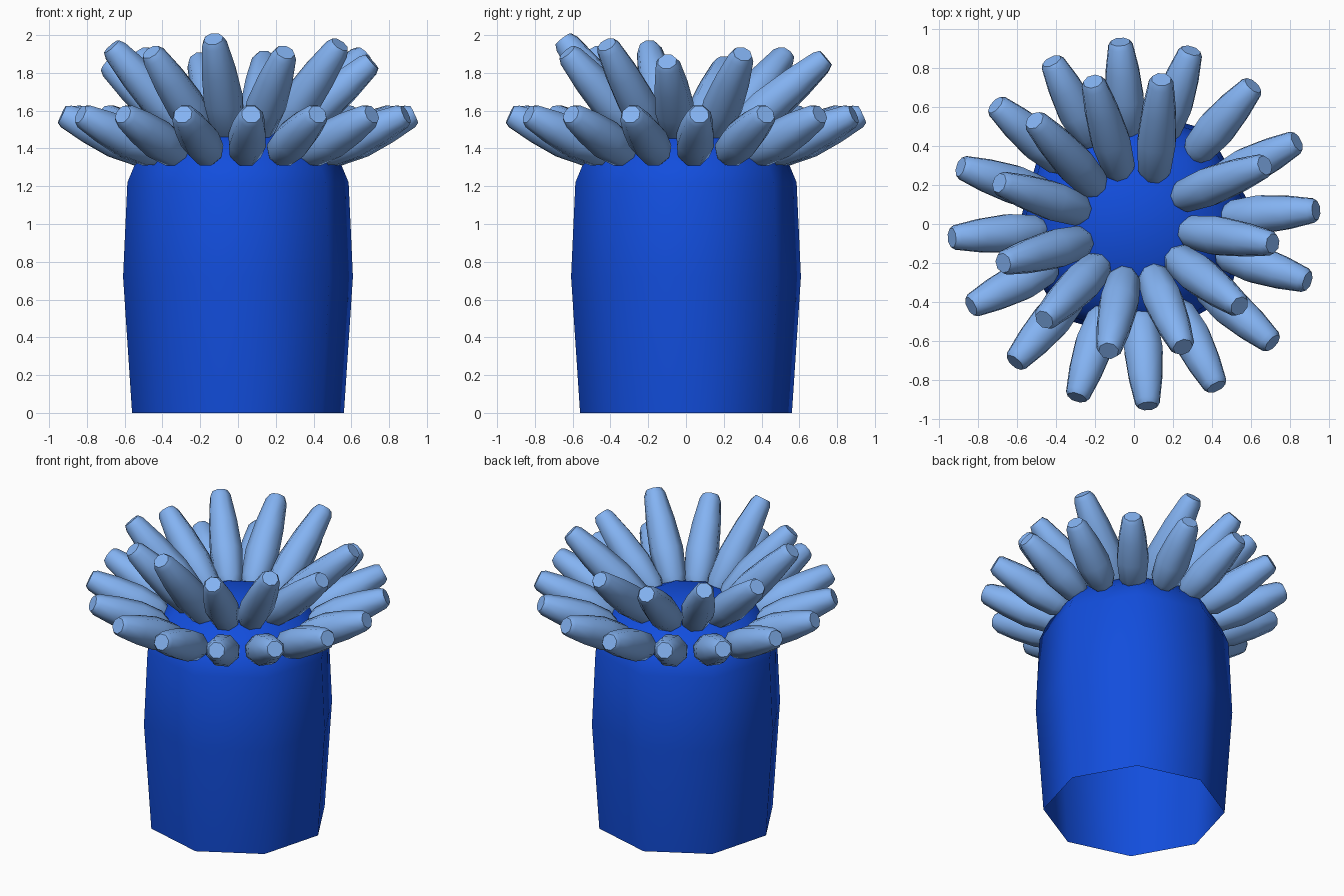
import bpy, bmesh
from math import radians, cos, sin, tau
from mathutils import Vector, Matrix

if "Cube" in bpy.data.objects:
    bpy.data.objects.remove(bpy.data.objects["Cube"])


def material(name, color):
    m = bpy.data.materials.new(name)
    m.diffuse_color = color
    m.use_nodes = True
    m.node_tree.nodes["Principled BSDF"].inputs["Base Color"].default_value = m.diffuse_color
    return m


def lathe(name, profile, sides, mat, turn=0.0, cap=False, matrix=None):
    """Revolve (radius, height) points around z; radius 0 closes to a point."""
    bm = bmesh.new()
    rings = []
    for r, z in profile:
        if r == 0:
            rings.append([bm.verts.new((0, 0, z))])
        else:
            rings.append([bm.verts.new((r * cos(turn + tau * i / sides),
                                        r * sin(turn + tau * i / sides), z))
                          for i in range(sides)])
    for a, b in zip(rings, rings[1:]):
        for i in range(sides):
            j = (i + 1) % sides
            if len(b) == 1:
                bm.faces.new((a[i], a[j], b[0]))
            else:
                bm.faces.new((a[i], a[j], b[j], b[i]))
    if cap:
        bm.faces.new(rings[-1])
    me = bpy.data.meshes.new(name)
    bm.to_mesh(me)
    bm.free()
    me.materials.append(mat)
    ob = bpy.data.objects.new(name, me)
    bpy.context.collection.objects.link(ob)
    if matrix:
        ob.matrix_world = matrix
    bpy.ops.object.select_all(action='DESELECT')
    ob.select_set(True)
    bpy.context.view_layer.objects.active = ob
    bpy.ops.object.shade_smooth_by_angle(angle=radians(50))
    return ob


def tentacle(name, base, tip):
    """Plump finger, widest below the middle, with a blunt tip."""
    base, tip = Vector(base), Vector(tip)
    d = tip - base
    n = d.length
    profile = [(0.06, 0), (0.09, 0.1 * n), (0.106, 0.38 * n),
               (0.092, 0.68 * n), (0.068, 0.95 * n), (0.052, n)]
    m = Matrix.Translation(base) @ d.to_track_quat('Z', 'Y').to_matrix().to_4x4()
    lathe(name, profile, 8, light, turn=tau / 16, cap=True, matrix=m)


blue = material("body_blue", (0.006, 0.075, 0.72, 1))
light = material("tentacle_blue", (0.23, 0.45, 0.89, 1))

# Column with open underside and a low domed top
lathe("body", [(0.565, 0), (0.613, 0.72), (0.59, 1.22), (0.54, 1.34),
               (0.42, 1.45), (0.22, 1.53), (0, 1.55)],
      8, blue, turn=radians(7))

# Outer ring of low, spreading tentacles
for i in range(16):
    a = radians(4.3 + 22.5 * i)
    tentacle("outer_tentacle", (0.47 * cos(a), 0.47 * sin(a), 1.365),
             (0.935 * cos(a), 0.935 * sin(a), 1.58))

# Inner ring of raised tentacles: base angle and tip position
inner = [(67, 0.14, 0.74, 1.88), (105, -0.21, 0.73, 1.87),
         (136, -0.51, 0.53, 1.90), (166, -0.69, 0.21, 1.85),
         (199, -0.67, -0.2, 1.94), (230, -0.46, -0.49, 1.91),
         (260, -0.13, -0.65, 1.98), (290, 0.25, -0.63, 1.91),
         (321, 0.54, -0.42, 1.95), (352, 0.71, -0.1, 1.86),
         (30, 0.67, 0.30, 1.90)]
for deg, x, y, z in inner:
    a = radians(deg)
    tentacle("inner_tentacle", (0.26 * cos(a), 0.26 * sin(a), 1.46), (x, y, z))
